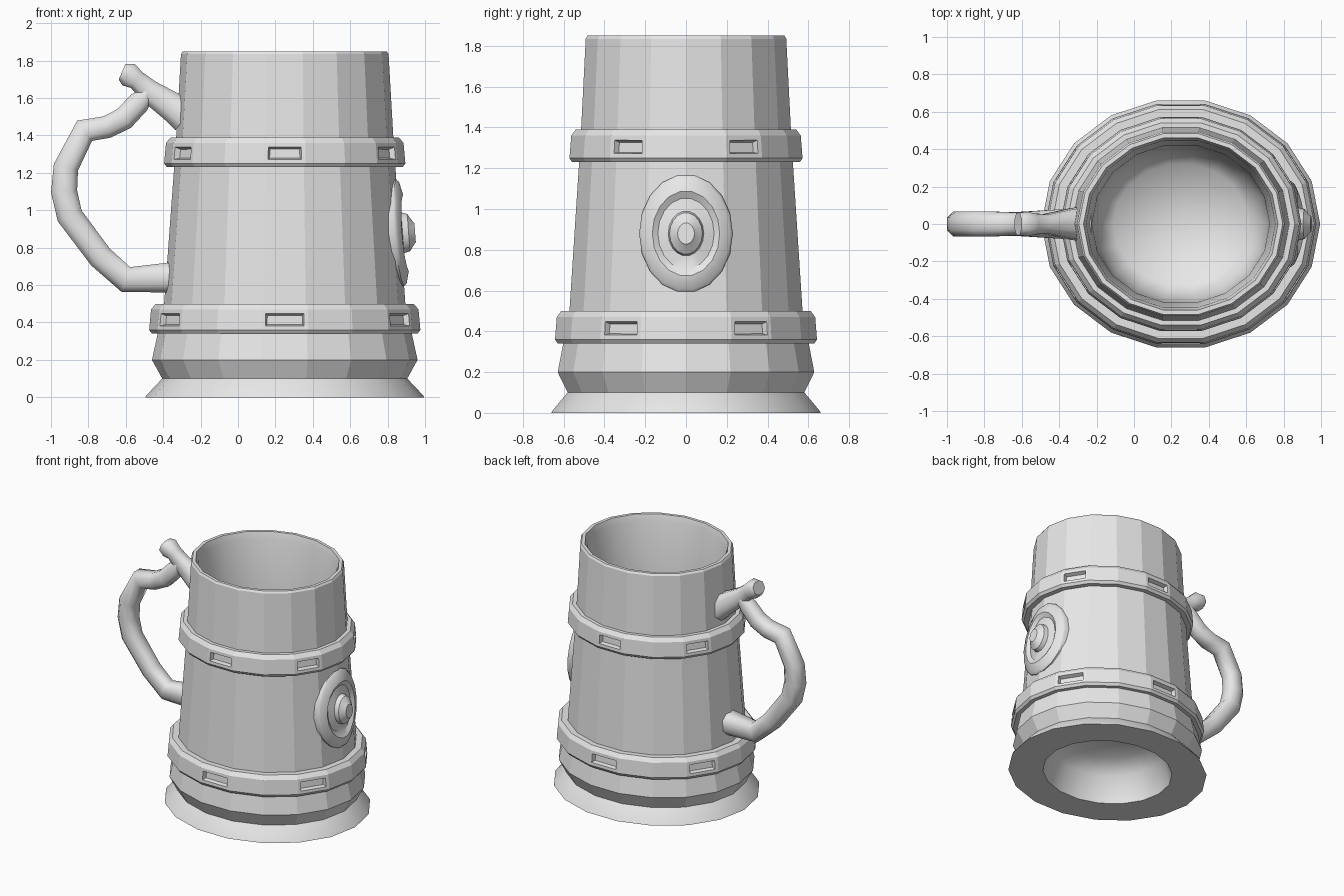
import bpy, bmesh, math
from mathutils import Vector

cube = bpy.data.objects.get("Cube")
if cube:
    bpy.data.objects.remove(cube)

SIDES = 18
CENTRE_X = 0.25
SQUASH = 0.9

grey = bpy.data.materials.new("plain_grey")
grey.use_nodes = True
colour = (0.8, 0.8, 0.8, 1)
grey.diffuse_color = colour
grey.node_tree.nodes["Principled BSDF"].inputs["Base Color"].default_value = colour


def finish(name, bm, smooth_angle=None):
    mesh = bpy.data.meshes.new(name)
    bm.to_mesh(mesh)
    bm.free()
    mesh.materials.append(grey)
    obj = bpy.data.objects.new(name, mesh)
    bpy.context.collection.objects.link(obj)
    if smooth_angle:
        bpy.ops.object.select_all(action="DESELECT")
        obj.select_set(True)
        bpy.context.view_layer.objects.active = obj
        bpy.ops.object.shade_smooth_by_angle(angle=math.radians(smooth_angle))
    return obj


def loft(rings, closed=False):
    """Skin a list of point rings; returns the bmesh and its rows of faces."""
    bm = bmesh.new()
    rows = [[bm.verts.new(p) for p in ring] for ring in rings]
    pairs = list(zip(rows, rows[1:] + rows[:1])) if closed else list(zip(rows, rows[1:]))
    faces = []
    for low, high in pairs:
        n = len(low)
        faces.append([bm.faces.new((low[j], low[(j + 1) % n], high[(j + 1) % n], high[j]))
                      for j in range(n)])
    return bm, faces


def turned(profile, closed=False):
    """Revolve a (radius, height) profile into the oval mug shape."""
    rings = []
    for r, z in profile:
        angles = [2 * math.pi * j / SIDES for j in range(SIDES)]
        rings.append([(CENTRE_X + r * math.cos(a), SQUASH * r * math.sin(a), z) for a in angles])
    return loft(rings, closed)


def turned_part(name, profile, smooth_angle=None):
    bm, _ = turned(profile)
    bmesh.ops.remove_doubles(bm, verts=bm.verts, dist=0.0001)
    return finish(name, bm, smooth_angle)


# Foot with a hollow underside
turned_part("foot_recess", [(0, 0.3), (0.3, 0.28), (0.43, 0.2), (0.485, 0)], 60)
turned_part("foot_underside", [(0.485, 0), (0.745, 0)])
turned_part("foot_flare", [(0.745, 0), (0.74, 0.01), (0.655, 0.1)], 30)

# Faceted staves, rim and smooth interior
turned_part("mug_body", [(0.655, 0.1), (0.71, 0.2), (0.675, 0.36), (0.645, 0.5),
                         (0.59, 1.25), (0.58, 1.4), (0.555, 1.835), (0.545, 1.85), (0.52, 1.85)])
turned_part("mug_lining", [(0.52, 1.85), (0.505, 1.8), (0.475, 1.4), (0.45, 0.6),
                           (0.36, 0.47), (0, 0.45)], 60)


# Hoops with a recessed slot on every third facet
def hoop(name, inner, outer, bottom, top):
    profile = [(inner, bottom), (outer - 0.015, bottom), (outer, bottom + 0.02),
               (outer - 0.01, top - 0.03), (outer - 0.035, top), (inner, top)]
    bm, faces = turned(profile, closed=True)
    slots = [f for j, f in enumerate(faces[2]) if j % 3 == 1]
    bm.normal_update()
    bmesh.ops.inset_individual(bm, faces=slots, thickness=0.032, depth=0)
    bmesh.ops.inset_individual(bm, faces=slots, thickness=0.012, depth=-0.03)
    return finish(name, bm)


hoop("lower_hoop", 0.63, 0.725, 0.34, 0.5)
hoop("upper_hoop", 0.57, 0.645, 1.23, 1.39)


# Oval medallion lying on the sloped wall
def medallion():
    profile = [(1, -0.05), (1, 0.0), (0.95, 0.015), (0.72, 0.03), (0.6, 0.008),
               (0.38, 0.008), (0.35, 0.04), (0.22, 0.065), (0.18, 0.075), (0, 0.075)]
    rings = []
    for rho, height in profile:
        ring = []
        for j in range(SIDES):
            a = 2 * math.pi * j / SIDES
            y, dz = 0.23 * rho * math.cos(a), 0.29 * rho * math.sin(a)
            wrap = 0.15 * abs(y) if rho > 0.5 else 0
            ring.append((CENTRE_X + 0.622 - 0.075 * dz + height - wrap, y, 0.88 + dz))
        rings.append(ring)
    bm, _ = loft(rings)
    bmesh.ops.remove_doubles(bm, verts=bm.verts, dist=0.0001)
    return finish("medallion", bm, 35)


medallion()


# Handle pieces: rounded-square bars swept through (x, z, half height, half width)
def bar(name, path):
    points = [Vector((p[0], 0, p[1])) for p in path]
    corner = [(1, 0.5), (0.5, 1), (-0.5, 1), (-1, 0.5),
              (-1, -0.5), (-0.5, -1), (0.5, -1), (1, -0.5)]
    rings = []
    for i, p in enumerate(points):
        before = (p - points[i - 1]).normalized() if i else Vector()
        after = (points[i + 1] - p).normalized() if i + 1 < len(points) else Vector()
        tangent = (before + after).normalized()
        normal = Vector((-tangent.z, 0, tangent.x))
        half, wide = path[i][2:]
        rings.append([p + normal * half * u + Vector((0, wide * v, 0)) for u, v in corner])
    bm, faces = loft(rings)
    bm.verts.ensure_lookup_table()
    bm.faces.new(bm.verts[:8])
    bm.faces.new(bm.verts[-8:])
    bmesh.ops.recalc_face_normals(bm, faces=bm.faces)
    return finish(name, bm, 50)


bar("handle_grip", [(-0.32, 0.64, 0.085, 0.085), (-0.37, 0.64, 0.08, 0.08),
                    (-0.6, 0.63, 0.07, 0.065), (-0.735, 0.75, 0.067, 0.065),
                    (-0.9, 0.97, 0.07, 0.067), (-0.93, 1.1, 0.07, 0.067),
                    (-0.92, 1.23, 0.067, 0.067), (-0.82, 1.425, 0.067, 0.067),
                    (-0.7, 1.445, 0.06, 0.065), (-0.61, 1.49, 0.062, 0.06),
                    (-0.53, 1.575, 0.06, 0.055), (-0.48, 1.63, 0.04, 0.05)])
bar("thumb_rest", [(-0.28, 1.5, 0.09, 0.09), (-0.34, 1.545, 0.08, 0.08),
                   (-0.48, 1.64, 0.062, 0.05), (-0.54, 1.695, 0.052, 0.055),
                   (-0.585, 1.725, 0.066, 0.065), (-0.62, 1.74, 0.045, 0.06)])
